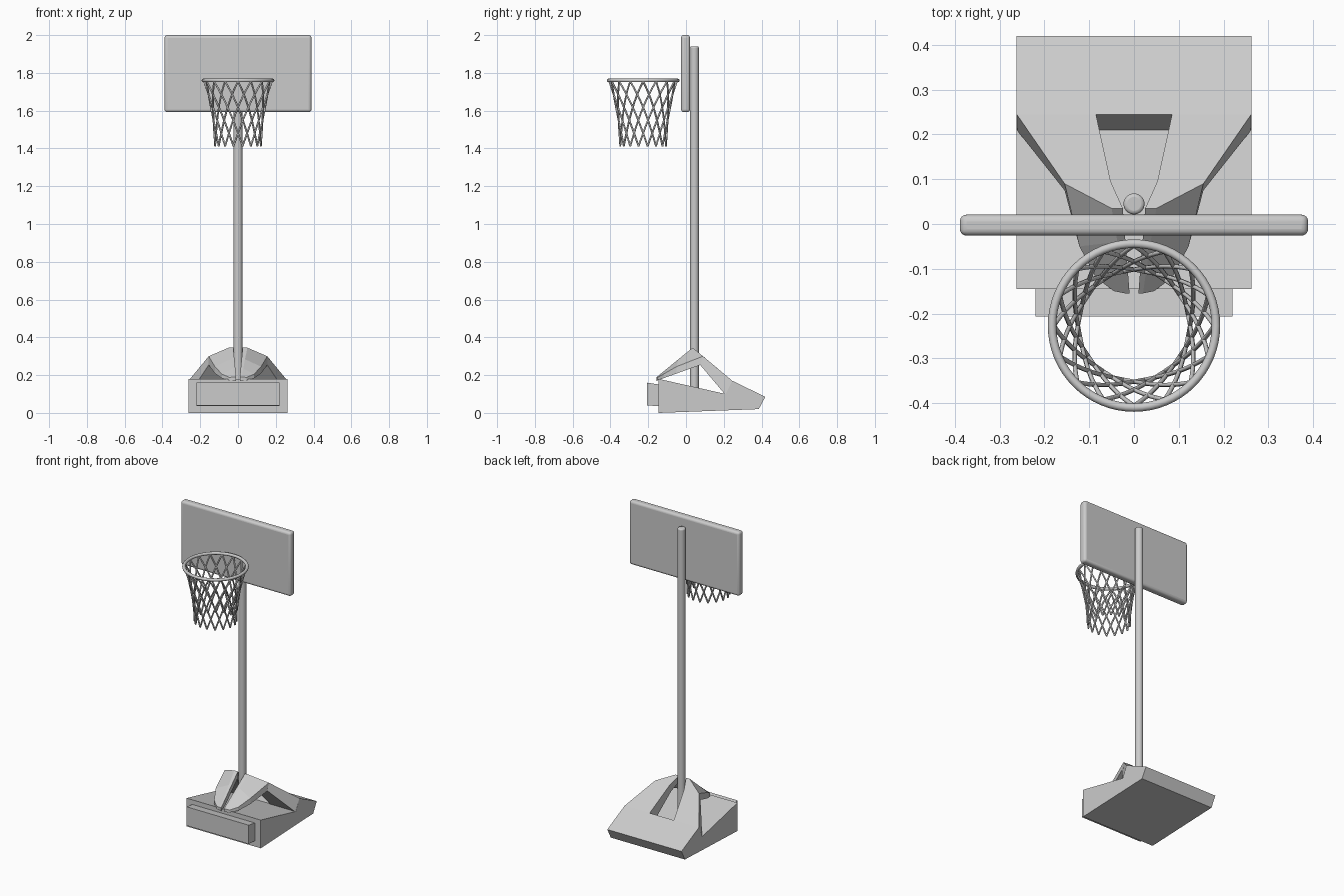
import bpy, bmesh, math

if "Cube" in bpy.data.objects:
    bpy.data.objects.remove(bpy.data.objects["Cube"])


def finish(bm, name, smooth=False):
    bmesh.ops.recalc_face_normals(bm, faces=bm.faces[:])
    mesh = bpy.data.meshes.new(name)
    bm.to_mesh(mesh)
    bm.free()
    ob = bpy.data.objects.new(name, mesh)
    bpy.context.collection.objects.link(ob)
    if smooth:
        shade(ob)
    return ob


def shade(ob):
    bpy.ops.object.select_all(action='DESELECT')
    bpy.context.view_layer.objects.active = ob
    ob.select_set(True)
    bpy.ops.object.shade_smooth_by_angle(angle=math.radians(40))


def extrude_x(name, profile, half):
    """Side profile of (y, z) points extruded across the width."""
    bm = bmesh.new()
    a = [bm.verts.new((-half, y, z)) for y, z in profile]
    b = [bm.verts.new((half, y, z)) for y, z in profile]
    n = len(profile)
    bm.faces.new(a)
    bm.faces.new(b)
    for i in range(n):
        j = (i + 1) % n
        bm.faces.new((a[i], a[j], b[j], b[i]))
    return finish(bm, name)


def slab(name, top, bottom):
    """Closed plate between two equal grids of points, mirrored in x."""
    bm = bmesh.new()
    T = [[bm.verts.new(p) for p in row] for row in top]
    B = [[bm.verts.new(p) for p in row] for row in bottom]
    R, C = len(top), len(top[0])
    for G in (T, B):
        for i in range(R - 1):
            for j in range(C - 1):
                bm.faces.new((G[i][j], G[i][j + 1], G[i + 1][j + 1], G[i + 1][j]))
    ring = ([(0, j) for j in range(C)] + [(i, C - 1) for i in range(1, R)]
            + [(R - 1, j) for j in range(C - 2, -1, -1)] + [(i, 0) for i in range(R - 2, 0, -1)])
    for (i, j), (k, l) in zip(ring, ring[1:] + ring[:1]):
        bm.faces.new((T[i][j], T[k][l], B[k][l], B[i][j]))
    ob = finish(bm, name)
    ob.modifiers.new("mirror", 'MIRROR').use_mirror_merge = False
    return ob


# base tank and the axle housing on its front
extrude_x("base_tank", [(-.145, 0), (-.145, .18), (.21, .10), (.245, .17),
                        (.42, .085), (.385, .02)], .262)
extrude_x("axle_housing", [(-.207, .04), (-.207, .16), (-.14, .15), (-.14, .035)], .22)

# sloping rear hood plate with the tapered pole opening
hood_top = [[(.025, .035, .345), (.05, .035, .345)],
            [(.052, .095, .296), (.155, .09, .30)],
            [(.085, .245, .17), (.262, .245, .17)]]
hood_low = [[(row[0][0], y, .26 - 1.185 * (y - .07)), (row[1][0], y, .26 - 1.185 * (y - .07))]
            for row, y in zip(hood_top, (.03, .075, .21))]
slab("rear_hood", hood_top, hood_low)

# front legs running from the hood peak down to the tank
leg_top = [[(.025, .035, .345), (.05, .035, .345), (.155, .09, .30)],
           [(.019, -.04, .284), (.037, -.04, .284), (.122, -.05, .245)],
           [(.014, -.10, .235), (.028, -.10, .235), (.085, -.12, .205)],
           [(.01, -.155, .19), (.02, -.155, .19), (.045, -.15, .188)]]
leg_low = []
for i, row in enumerate(leg_top):
    a, b, c = row
    cy = .075 if i == 0 else c[1]
    leg_low.append([(a[0], a[1], a[2] - .04 * (i < 3) - .02 * (i == 3)),
                    (b[0], b[1], b[2] - .04 * (i < 3) - .02 * (i == 3)),
                    (c[0], cy, .176 + .36 * (cy + .14))])
slab("front_legs", leg_top, leg_low)

# pole
bpy.ops.mesh.primitive_cylinder_add(vertices=32, radius=.0235, depth=1.815,
                                    location=(0, .045, 1.0325))
pole = bpy.context.object
pole.name = "pole"
bev = pole.modifiers.new("bevel", 'BEVEL')
bev.width, bev.segments, bev.limit_method = .008, 3, 'ANGLE'
shade(pole)

# backboard with rounded edges
bpy.ops.mesh.primitive_cube_add(size=1, location=(0, -.0025, 1.796))
board = bpy.context.object
board.name = "backboard"
board.scale = (.778, .047, .408)
bpy.ops.object.transform_apply(location=False, rotation=False, scale=True)
bev = board.modifiers.new("bevel", 'BEVEL')
bev.width, bev.segments = .015, 4
shade(board)

# rim
RIM_Y, RIM_Z = -.227, 1.76
bpy.ops.mesh.primitive_torus_add(major_radius=.183, minor_radius=.0095, major_segments=64,
                                 minor_segments=12, location=(0, RIM_Y, RIM_Z))
bpy.context.object.name = "rim"
shade(bpy.context.object)

# net: two families of crossing cords on a flared surface
STRANDS, CELLS, STEPS = 16, 5, 20
curve = bpy.data.curves.new("net", 'CURVE')
curve.dimensions = '3D'
curve.bevel_depth = .005
curve.bevel_resolution = 1
curve.use_fill_caps = True
for s in range(STRANDS):
    for sign in (-1, 1):
        spline = curve.splines.new('POLY')
        spline.points.add(STEPS)
        for k, p in enumerate(spline.points):
            t = k / STEPS
            ang = 2 * math.pi / STRANDS * (s + sign * t * CELLS / 2) + math.pi / 2
            r = .123 + .056 * (1 - t) ** 2
            p.co = (r * math.cos(ang), RIM_Y + r * math.sin(ang), RIM_Z - .005 - .343 * t, 1)
net = bpy.data.objects.new("net", curve)
bpy.context.collection.objects.link(net)
